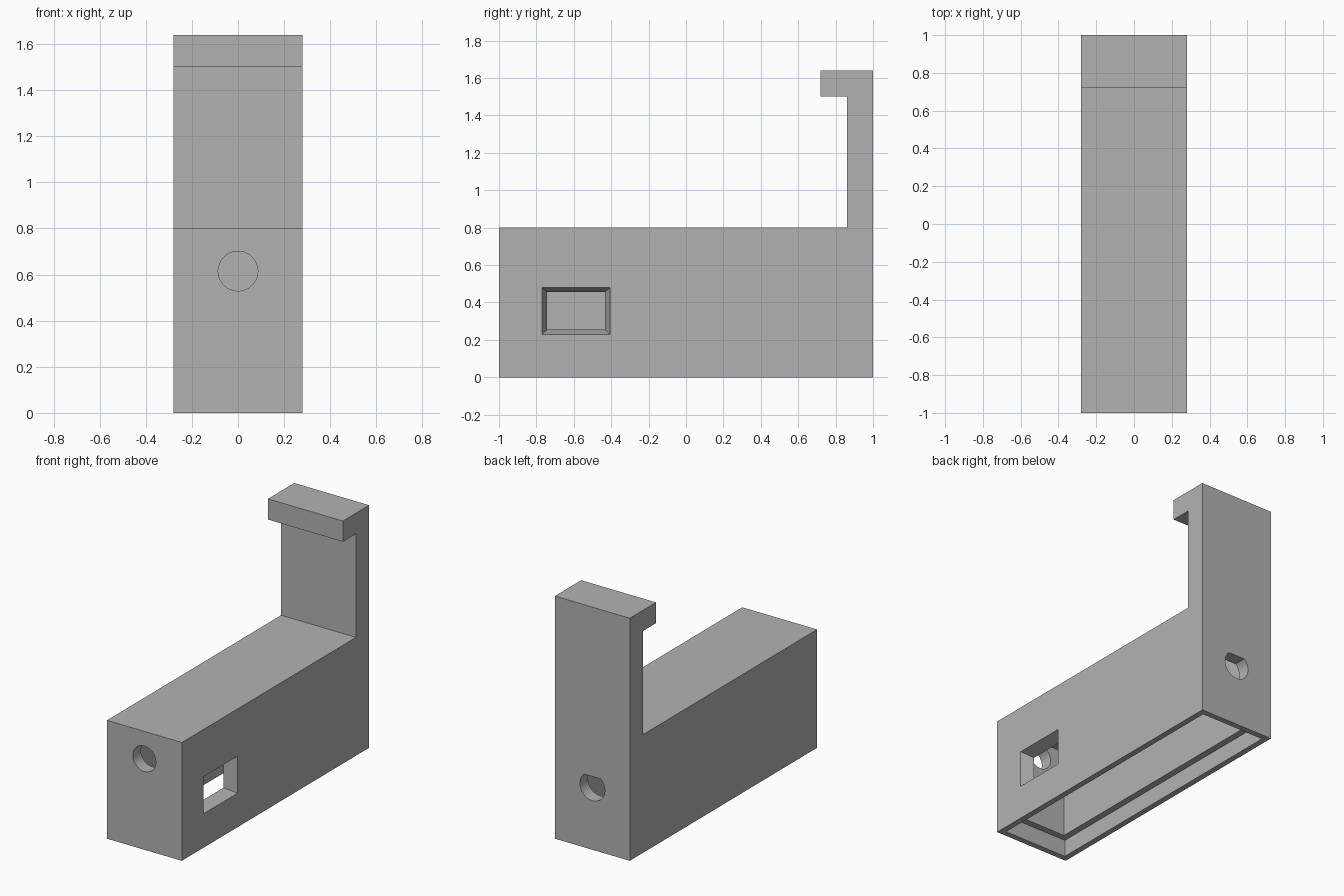
import bpy, bmesh, math
from mathutils import Vector

cube = bpy.data.objects.get("Cube")
if cube:
    bpy.data.objects.remove(cube, do_unlink=True)

HALF_W, WALL, RIM, LIP = 0.28, 0.085, 0.04, 0.115
BODY_TOP = 0.80

grey = bpy.data.materials.new("plain grey")
grey.use_nodes = True
grey.diffuse_color = (0.45, 0.45, 0.45, 1)
grey.node_tree.nodes["Principled BSDF"].inputs["Base Color"].default_value = (0.45, 0.45, 0.45, 1)


def loft(name, start, end):
    """Solid between two matching outlines of 3D points."""
    bm = bmesh.new()
    a = [bm.verts.new(p) for p in start]
    b = [bm.verts.new(p) for p in end]
    bm.faces.new(a)
    bm.faces.new(b[::-1])
    n = len(a)
    for i in range(n):
        j = (i + 1) % n
        bm.faces.new((a[j], a[i], b[i], b[j]))
    bmesh.ops.recalc_face_normals(bm, faces=bm.faces)
    mesh = bpy.data.meshes.new(name)
    bm.to_mesh(mesh)
    bm.free()
    mesh.materials.append(grey)
    obj = bpy.data.objects.new(name, mesh)
    bpy.context.collection.objects.link(obj)
    return obj


def rect_yz(x, y0, y1, z0, z1):
    return [(x, y0, z0), (x, y1, z0), (x, y1, z1), (x, y0, z1)]


def pocket(name, inset, z0, z1):
    """Box cutter set in from the outer walls."""
    w, d = HALF_W - inset, 1 - inset
    ring = [(-w, -d), (w, -d), (w, d), (-w, d)]
    return loft(name, [(x, y, z0) for x, y in ring], [(x, y, z1) for x, y in ring])


def round_hole(name, y0, y1, zc, r, flat_top=9.0):
    """Round cutter along y, optionally clipped flat at the top."""
    turns = [2 * math.pi * i / 64 for i in range(64)]
    limit = math.asin(min(1, (flat_top - zc) / r))
    turns = [t for t in turns if not limit < t < math.pi - limit]
    if limit < math.pi / 2:
        turns = sorted(turns + [limit, math.pi - limit])
    ring = [(r * math.cos(t), zc + r * math.sin(t)) for t in turns]
    return loft(name, [(x, y0, z) for x, z in ring], [(x, y1, z) for x, z in ring])


# Body, upright arm and hook share one side profile
profile = [(-1, 0), (1, 0), (1, 1.64), (0.72, 1.64), (0.72, 1.50),
           (0.86, 1.50), (0.86, BODY_TOP), (-1, BODY_TOP)]
body = loft("hooked_housing",
            [(-HALF_W, y, z) for y, z in profile],
            [(HALF_W, y, z) for y, z in profile])

# Tapered window through the left wall, extended slightly past both faces
outer = rect_yz(HALF_W, -0.77, -0.405, 0.23, 0.48)
inner = rect_yz(HALF_W - WALL, -0.742, -0.433, 0.255, 0.455)
pairs = [(Vector(o), Vector(i)) for o, i in zip(outer, inner)]
window = loft("window_cutter",
              [o + (o - i) * 0.2 for o, i in pairs],
              [i + (i - o) * 0.2 for o, i in pairs])

cutters = [
    pocket("cavity_cutter", WALL, -0.1, BODY_TOP - WALL),
    pocket("cover_recess_cutter", RIM, -0.2, LIP),
    round_hole("front_hole_cutter", -1.1, -0.85, 0.615, 0.086),
    round_hole("back_hole_cutter", 0.85, 1.1, 0.425, 0.093, 0.495),
    window,
]

# Cut the openings
bpy.context.view_layer.objects.active = body
for cutter in cutters:
    cutter.hide_render = True
    mod = body.modifiers.new(cutter.name, "BOOLEAN")
    mod.operation = "DIFFERENCE"
    mod.solver = "EXACT"
    mod.object = cutter
    bpy.ops.object.modifier_apply(modifier=mod.name)
    bpy.data.objects.remove(cutter, do_unlink=True)

# Smooth only the round hole walls
bpy.ops.object.select_all(action="DESELECT")
body.select_set(True)
bpy.ops.object.shade_smooth_by_angle(angle=math.radians(15))
